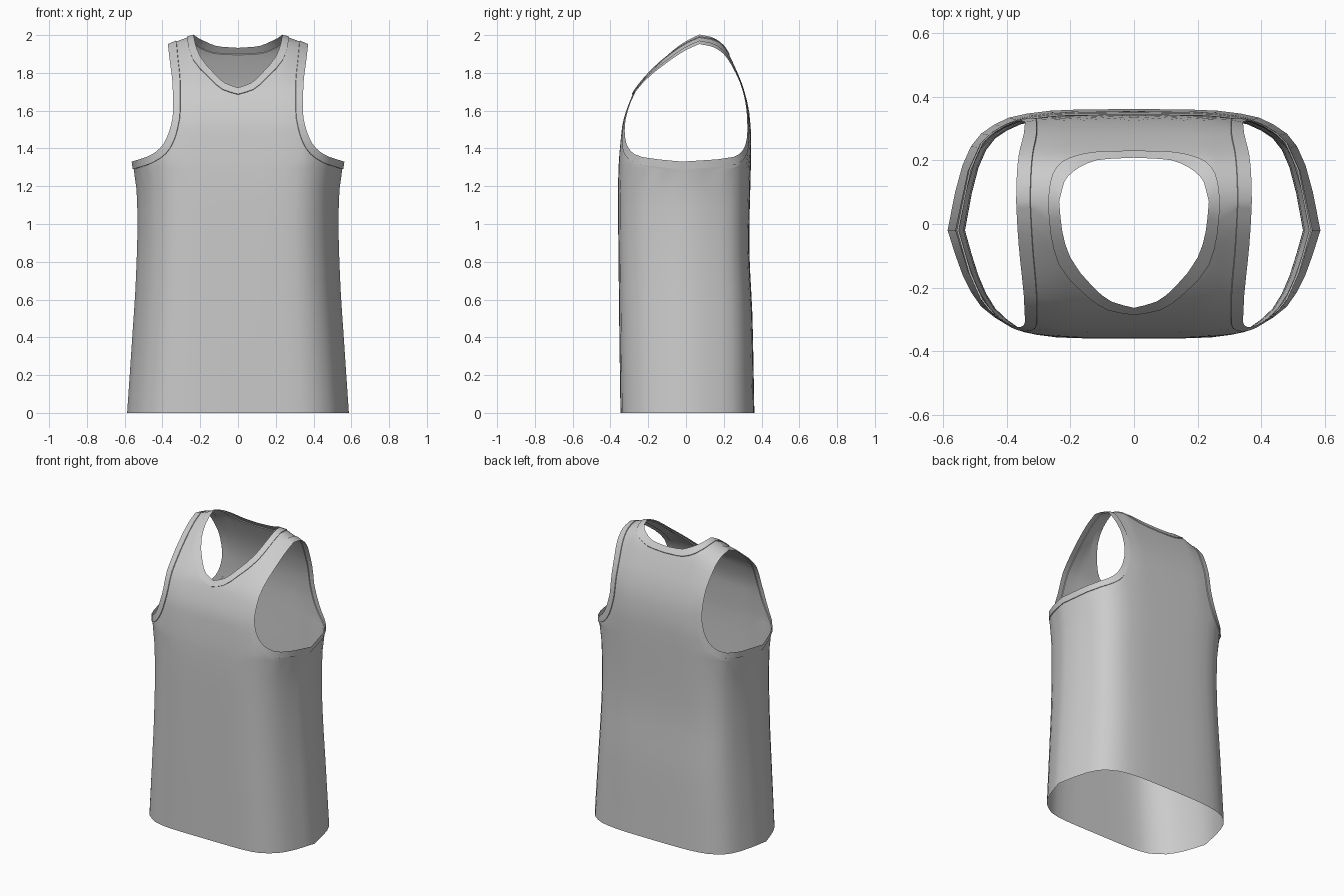
import bpy, bmesh
from mathutils import Vector

if "Cube" in bpy.data.objects:
    bpy.data.objects.remove(bpy.data.objects["Cube"])


def interp(table, k):
    """Monotone cubic through (key, value) pairs."""
    n = len(table)
    if k <= table[0][0]:
        return table[0][1]
    if k >= table[-1][0]:
        return table[-1][1]
    d = [(table[i + 1][1] - table[i][1]) / (table[i + 1][0] - table[i][0]) for i in range(n - 1)]

    def slope(i):
        if i == 0 or i == n - 1:
            return d[0] if i == 0 else d[-1]
        a, b = d[i - 1], d[i]
        return 2 * a * b / (a + b) if a * b > 0 else 0.0
    i = max(j for j in range(n - 1) if table[j][0] <= k)
    w = table[i + 1][0] - table[i][0]
    t = (k - table[i][0]) / w
    return (table[i][1] * (1 + 2 * t) * (1 - t) ** 2 + slope(i) * w * t * (1 - t) ** 2
            + table[i + 1][1] * t * t * (3 - 2 * t) + slope(i + 1) * w * t * t * (t - 1))


def curve(pts, n):
    """n + 1 samples along a smooth path of (x, height) points."""
    out = []
    for i in range(n + 1):
        k = i / n * (len(pts) - 1)
        out.append(tuple(interp(list(enumerate(c)), k) for c in zip(*pts)))
    return out


def smooth(t):
    t = min(1, max(0, t))
    return t * t * (3 - 2 * t)


# Half width by height, horizontal section (x fraction, y), and side profile (height, y)
WIDTH = [(0, .587), (.4, .56), (.7, .541), (1, .532), (1.2, .538), (1.33, .56)]
SECTION = {-1: [(0, -.347), (.35, -.347), (.6, -.335), (.82, -.26), (.92, -.16), (1, -.02)],
           1: [(0, .362), (.35, .36), (.62, .343), (.83, .28), (.93, .17), (1, -.02)]}
PROFILE = {-1: [(0, -.347), (.6, -.355), (1.2, -.36), (1.5, -.34), (1.68, -.285), (1.77, -.222),
                (1.88, -.11), (1.963, -.005), (2, .07)],
           1: [(0, .362), (.5, .352), (.9, .335), (1.45, .345), (1.58, .336), (1.7, .31),
               (1.84, .255), (1.94, .2), (1.985, .14), (2, .07)]}
# Neckline and armhole: finished edge and stitched seam, front (-1) and back (1)
NECK = {-1: ([(0, 1.72), (.07, 1.745), (.13, 1.8), (.2, 1.885), (.225, 1.95), (.235, 2)],
             [(0, 1.685), (.08, 1.71), (.155, 1.775), (.235, 1.865), (.26, 1.94), (.27, 2)]),
        1: ([(0, 1.93), (.1, 1.937), (.17, 1.962), (.215, 1.985), (.235, 2)],
            [(0, 1.895), (.11, 1.9), (.2, 1.93), (.25, 1.97), (.27, 2)])}
ARM_EDGE = [(.56, 1.33), (.46, 1.365), (.4, 1.415), (.36, 1.5), (.342, 1.6), (.345, 1.75),
            (.36, 1.9), (.367, 1.97), (.37, 2)]
ARM_SEAM = [(interp(WIDTH, 1.29), 1.29), (.45, 1.325), (.37, 1.385), (.325, 1.48), (.305, 1.6),
            (.305, 1.75), (.317, 1.9), (.323, 1.97), (.326, 2)]
COLS = [0, .15, .3, .45, .57, .67, .75, .82, .875, .92, .96, 1]
CENTRE_ROWS, NECK_ROWS = 12, 10
ROWS = CENTRE_ROWS + NECK_ROWS


def cloth(side, x, h, lift=0):
    """Point on the garment surface."""
    q = min(1, x / interp(WIDTH, h))
    base = SECTION[side][0][1]
    w = 1 - q ** 4 * (1 - smooth((h - 1.33) / .25))
    y = (base + (interp(PROFILE[side], h) - base) * w
         + (interp(SECTION[side], q) - base) * (1 - smooth((h - 1.5) / .4)))
    z = h - .05 * min(1, max(0, (x - .235) / .135)) * smooth((h - 1.6) / .4)
    p = Vector((x, y, z))
    return p + Vector((x * .5, y, max(0, z - 1.5))).normalized() * lift


def build(name, grids):
    """Join front and back point grids, mirror across x."""
    bm = bmesh.new()
    for side, grid in grids:
        vs = [[bm.verts.new(p) for p in row] for row in grid]
        for a, b in zip(vs, vs[1:]):
            for c in range(len(a) - 1):
                f = [a[c], a[c + 1], b[c + 1], b[c]]
                bm.faces.new(f if side < 0 else f[::-1])
    bmesh.ops.remove_doubles(bm, verts=bm.verts, dist=.0005)
    me = bpy.data.meshes.new(name)
    bm.to_mesh(me)
    bm.free()
    ob = bpy.data.objects.new(name, me)
    bpy.context.collection.objects.link(ob)
    m = ob.modifiers.new("mirror", 'MIRROR')
    m.use_clip = True
    bpy.ops.object.select_all(action='DESELECT')
    ob.select_set(True)
    bpy.context.view_layer.objects.active = ob
    bpy.ops.object.shade_smooth_by_angle(angle=.7)


body, neck, arm = [], [], []
arm_edge, arm_seam = curve(ARM_EDGE, ROWS), curve(ARM_SEAM, ROWS)
for side in (-1, 1):
    # Torso tube below the armholes
    grid = []
    for i in range(12):
        h = 1.29 * i / 12
        grid.append([cloth(side, s * interp(WIDTH, h), h) for s in COLS])
    # Chest / back panel up to the shoulder line
    n_edge, n_seam = (curve(c, NECK_ROWS) for c in NECK[side])
    inner = [(0, 1.29 + (n_seam[0][1] - 1.29) * i / CENTRE_ROWS) for i in range(CENTRE_ROWS)] + n_seam
    for (xi, hi), (xo, ho) in zip(inner, arm_seam):
        grid.append([cloth(side, xi + (xo - xi) * s, hi + (ho - hi) * s) for s in COLS])
    body.append((side, grid))
    # Raised bindings
    neck.append((side, [[cloth(side, *e, .003), cloth(side, *s, .005), cloth(side, *s)]
                        for e, s in zip(n_edge, n_seam)]))
    arm.append((side, [[cloth(side, *s), cloth(side, *s, .005), cloth(side, *e, .003)]
                       for e, s in zip(arm_edge, arm_seam)]))

build("shirt_body", body)
build("neck_binding", neck)
build("armhole_bindings", arm)
